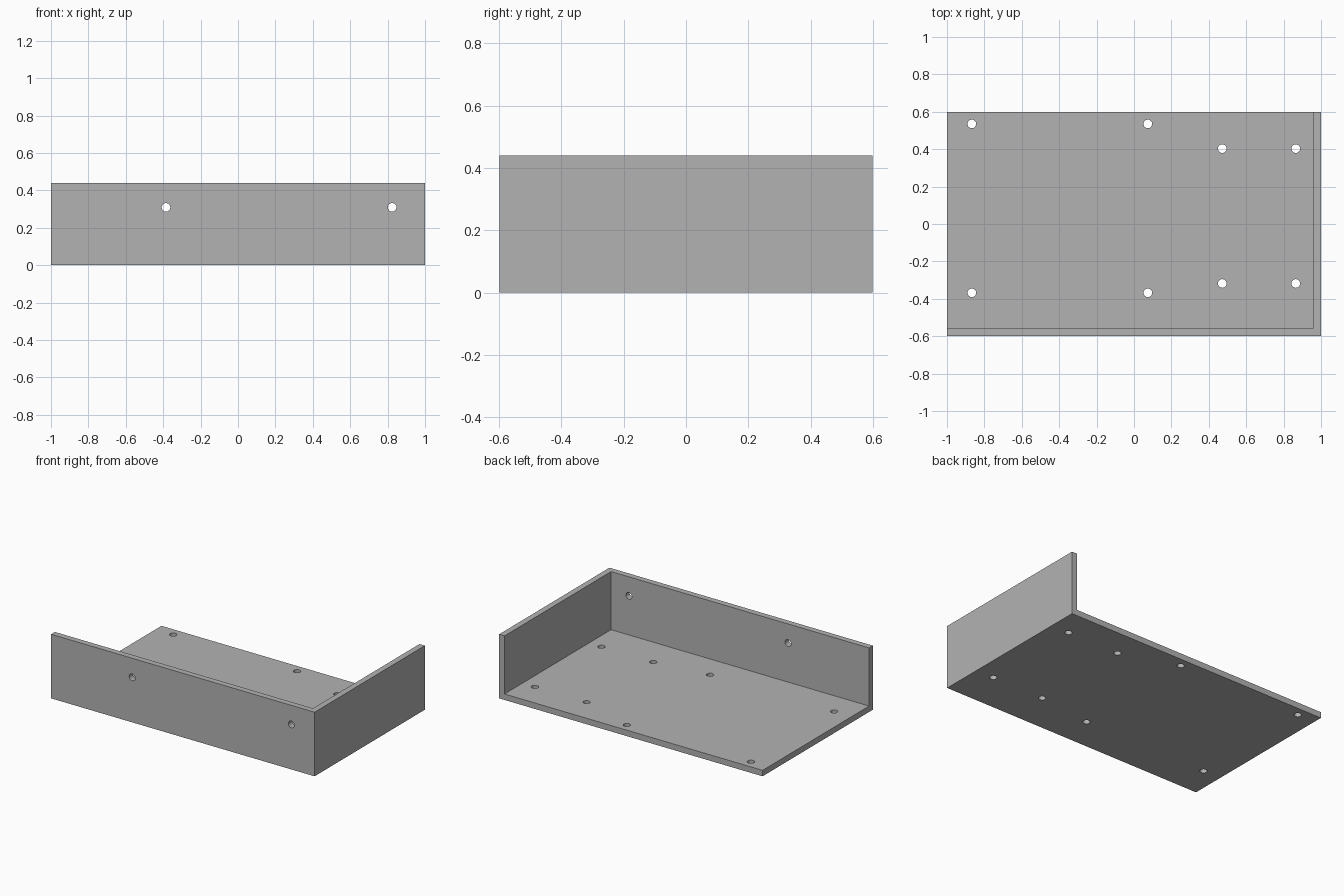
import bpy
import bmesh
from mathutils import Matrix, Vector

cube = bpy.data.objects.get("Cube")
if cube:
    bpy.data.objects.remove(cube, do_unlink=True)

HALF_X, HALF_Y, HEIGHT = 1.0, 0.598, 0.44
WALL = 0.041
HOLE_R = 0.023

grey = bpy.data.materials.new("plain grey")
grey.use_nodes = True
color = (0.45, 0.45, 0.45, 1)
grey.diffuse_color = color
grey.node_tree.nodes["Principled BSDF"].inputs["Base Color"].default_value = color


def make_object(name, bm):
    mesh = bpy.data.meshes.new(name)
    bm.to_mesh(mesh)
    bm.free()
    mesh.materials.append(grey)
    obj = bpy.data.objects.new(name, mesh)
    bpy.context.collection.objects.link(obj)
    return obj


def box(name, low, high):
    low, high = Vector(low), Vector(high)
    bm = bmesh.new()
    place = Matrix.Translation((low + high) / 2) @ Matrix.Diagonal(high - low).to_4x4()
    bmesh.ops.create_cube(bm, size=1, matrix=place)
    return make_object(name, bm)


def drill_set(name, centres, turn=Matrix()):
    bm = bmesh.new()
    for centre in centres:
        bmesh.ops.create_cone(bm, cap_ends=True, segments=32, radius1=HOLE_R, radius2=HOLE_R,
                              depth=WALL * 4, matrix=Matrix.Translation(centre) @ turn)
    return make_object(name, bm)


# Tray: a floor with one front wall and one left wall, open at the back and right
tray = box("corner_tray", (-HALF_X, -HALF_Y, 0), (HALF_X, HALF_Y, HEIGHT))
hollow = box("hollow_cutter", (-HALF_X - 1, -HALF_Y + WALL, WALL),
             (HALF_X - WALL, HALF_Y + 1, HEIGHT + 1))

# Mounting holes: two rectangles in the floor, one pair in the front wall
floor_centres = [(x, y, WALL / 2)
                 for xs, ys in (((-0.867, 0.074), (0.535, -0.368)),
                                ((0.472, 0.865), (0.403, -0.318)))
                 for x in xs for y in ys]
wall_centres = [(x, -HALF_Y + WALL / 2, 0.309) for x in (-0.385, 0.824)]
cutters = [hollow,
           drill_set("floor_hole_cutter", floor_centres),
           drill_set("wall_hole_cutter", wall_centres, Matrix.Rotation(1.5707963, 4, "X"))]

for cutter in cutters:
    cut = tray.modifiers.new(cutter.name, "BOOLEAN")
    cut.operation = "DIFFERENCE"
    cut.solver = "EXACT"
    cut.object = cutter

# Bake the cuts and discard the cutters
bpy.context.view_layer.update()
graph = bpy.context.evaluated_depsgraph_get()
tray_mesh = bpy.data.meshes.new_from_object(tray.evaluated_get(graph))
tray.modifiers.clear()
tray.data = tray_mesh
for cutter in cutters:
    bpy.data.objects.remove(cutter, do_unlink=True)

# Smooth hole walls, sharp edges
bpy.context.view_layer.objects.active = tray
tray.select_set(True)
bpy.ops.object.shade_smooth_by_angle()
